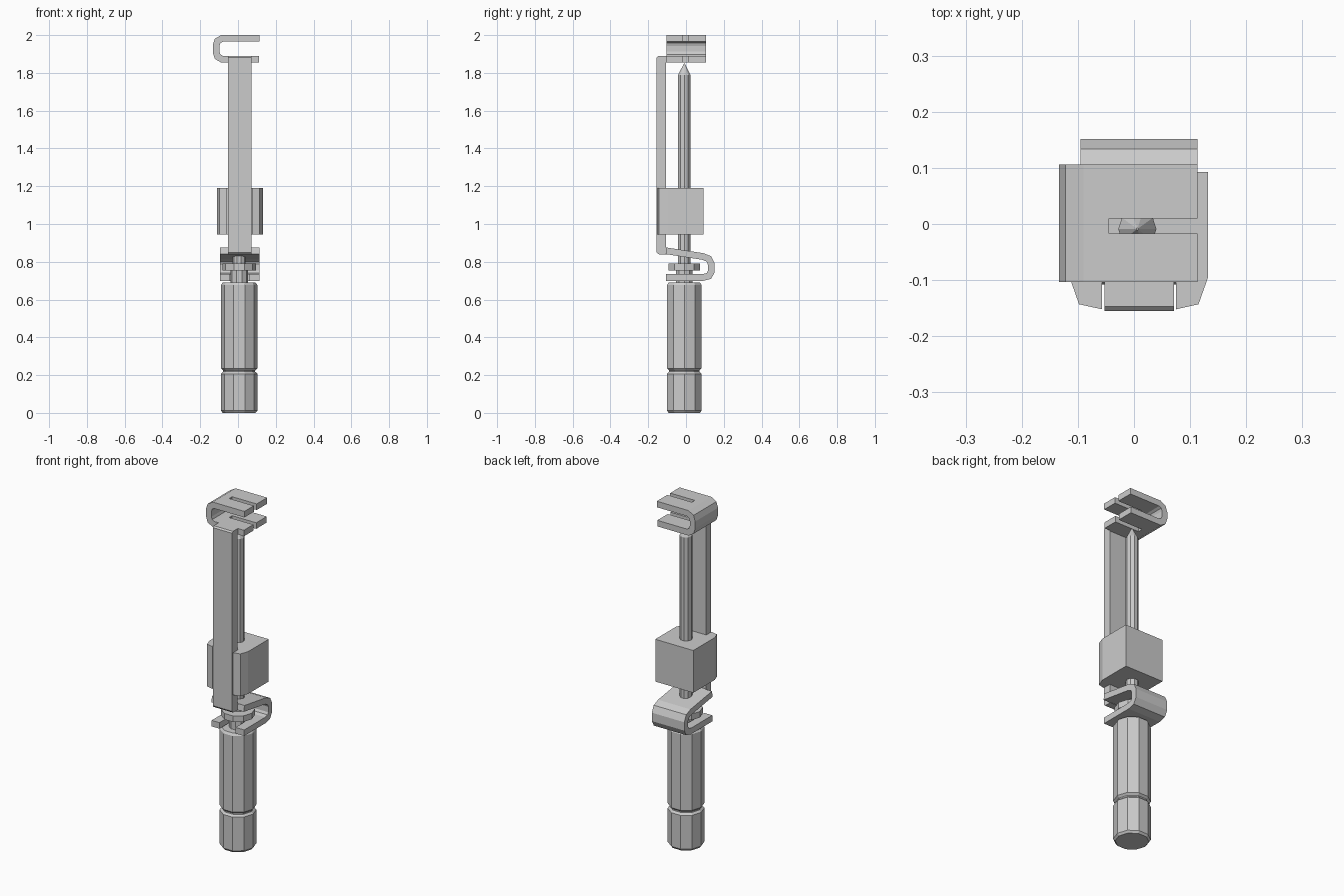
import bpy, bmesh
from math import pi, cos, sin
from mathutils import Vector

if "Cube" in bpy.data.objects:
    bpy.data.objects.remove(bpy.data.objects["Cube"])

CX, CY = 0.006, -0.009   # axis of handle and screw


def make(name, verts, faces):
    me = bpy.data.meshes.new(name)
    me.from_pydata(verts, [], faces)
    bm = bmesh.new()
    bm.from_mesh(me)
    bmesh.ops.recalc_face_normals(bm, faces=bm.faces)
    bm.to_mesh(me)
    bm.free()
    ob = bpy.data.objects.new(name, me)
    bpy.context.collection.objects.link(ob)
    return ob


def extrude(name, pts, axis, lo, hi):
    """Extrude a 2D profile along x (pts = y,z), y (x,z) or z (x,y)."""
    place = {'x': lambda a, b, d: (d, a, b),
             'y': lambda a, b, d: (a, d, b),
             'z': lambda a, b, d: (a, b, d)}[axis]
    n = len(pts)
    verts = [place(a, b, d) for d in (lo, hi) for a, b in pts]
    faces = [tuple(range(n)), tuple(range(n, 2 * n))]
    faces += [(i, (i + 1) % n, n + (i + 1) % n, n + i) for i in range(n)]
    return make(name, verts, faces)


def strip(path, t):
    """Outline of a bent sheet of thickness t along a centre line."""
    p = [Vector(q) for q in path]
    left, right = [], []
    for i, q in enumerate(p):
        a = (q - p[i - 1]).normalized() if i else (p[1] - q).normalized()
        b = (p[i + 1] - q).normalized() if i < len(p) - 1 else a
        n = Vector((-a.y - b.y, a.x + b.x)).normalized()
        off = n * (t / 2 / n.dot(Vector((-a.y, a.x))))
        left.append(tuple(q + off))
        right.append(tuple(q - off))
    return left + right[::-1]


def lathe(name, profile, n=10):
    verts = [(CX + r * cos(2 * pi * k / n), CY + r * sin(2 * pi * k / n), z)
             for r, z in profile for k in range(n)]
    m = len(profile)
    faces = [tuple(range(n)), tuple(range((m - 1) * n, m * n))]
    faces += [(j * n + k, j * n + (k + 1) % n, (j + 1) * n + (k + 1) % n, (j + 1) * n + k)
              for j in range(m - 1) for k in range(n)]
    return make(name, verts, faces)


def cut_slot(ob, x0, x1, y0, y1, z0, z1):
    cutter = extrude("slot_cutter", [(x0, y0), (x1, y0), (x1, y1), (x0, y1)], 'z', z0, z1)
    mod = ob.modifiers.new("slot", 'BOOLEAN')
    mod.operation = 'DIFFERENCE'
    mod.solver = 'EXACT'
    mod.object = cutter
    bpy.context.view_layer.objects.active = ob
    bpy.ops.object.modifier_apply(modifier=mod.name)
    bpy.data.objects.remove(cutter)


# Handle with groove
lathe("handle", [(.087, 0), (.0965, .012), (.0965, .207), (.085, .218), (.085, .225),
                 (.0965, .236), (.0965, .677), (.087, .69)])

# Screw shaft with pointed tip, neck and collar
lathe("screw_shaft", [(.034, .70), (.034, 1.79), (.002, 1.85)])
lathe("neck", [(.047, .685), (.047, .757)])
lathe("collar", [(.0885, .755), (.0885, .79)])

# Upper hook, opening to the right, slotted
upper = extrude("upper_hook", strip([
    (.113, 1.9825), (-.085, 1.9825), (-.108, 1.969), (-.116, 1.945), (-.116, 1.91),
    (-.108, 1.886), (-.085, 1.8725), (.110, 1.8725)], .035), 'y', -.103, .106)
cut_slot(upper, -.045, .2, -.017, .01, 1.8, 2.1)

# Lower hook, opening to the front, slotted around the neck
lower = extrude("lower_hook", strip([
    (-.105, .858), (.09, .828), (.121, .815), (.134, .788), (.134, .748),
    (.121, .725), (.09, .717), (-.105, .717)], .035), 'x', -.095, .113)
cut_slot(lower, -.045, .057, -.2, .04, .68, .75)

# Long flat bar joining both hooks
extrude("back_bar", [(-.155, .85), (-.147, .84), (-.103, .838), (-.103, .875), (-.107, .875),
                     (-.107, 1.855), (-.102, 1.855), (-.102, 1.89), (-.147, 1.89),
                     (-.155, 1.882)], 'x', -.053, .071)

# Sliding block wrapping the bar
extrude("sliding_block", [(-.112, .093), (.132, .093), (.132, -.095), (.115, -.143), (.075, -.152),
                          (.075, -.104), (-.057, -.104), (-.057, -.152), (-.098, -.143),
                          (-.112, -.103)], 'z', .945, 1.19)
